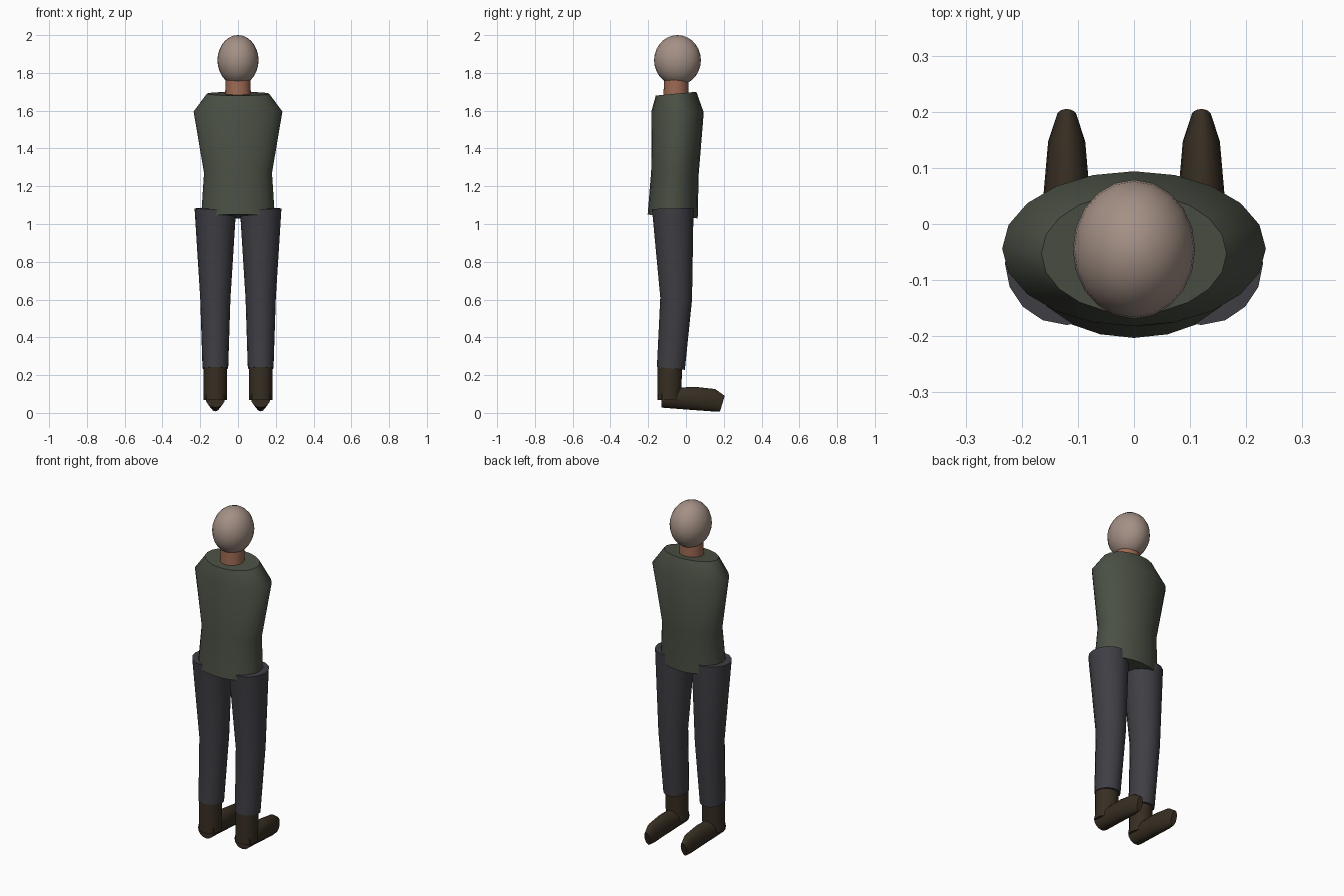
import bpy, bmesh, math
from mathutils import Vector

cube = bpy.data.objects.get("Cube")
if cube:
    bpy.data.objects.remove(cube, do_unlink=True)


def material(name, r, g, b):
    m = bpy.data.materials.new(name)
    m.use_nodes = True
    m.diffuse_color = (r, g, b, 1)
    m.node_tree.nodes["Principled BSDF"].inputs["Base Color"].default_value = (r, g, b, 1)
    return m


pale_skin = material("pale skin", 0.37, 0.28, 0.235)
neck_skin = material("warm skin", 0.33, 0.14, 0.085)
green_cloth = material("green cloth", 0.069, 0.08, 0.058)
grey_cloth = material("dark grey cloth", 0.05, 0.048, 0.058)
brown_leather = material("brown leather", 0.038, 0.027, 0.016)


def finish(obj, mat):
    obj.data.materials.append(mat)
    bpy.ops.object.select_all(action="DESELECT")
    obj.select_set(True)
    bpy.context.view_layer.objects.active = obj
    bpy.ops.object.shade_smooth_by_angle(angle=math.radians(50))
    return obj


def loft(name, mat, rings, sides, x=0.0):
    """Capped tube through elliptical rings: (half width, y and z of one edge, y and z of the opposite edge)."""
    bm = bmesh.new()
    loops = []
    for rx, y1, z1, y2, z2 in rings:
        a, b = Vector((x, y1, z1)), Vector((x, y2, z2))
        mid, half = (a + b) / 2, (b - a) / 2
        angles = [math.tau * i / sides for i in range(sides)]
        loops.append([bm.verts.new(mid + half * math.sin(t) + Vector((rx * math.cos(t), 0, 0)))
                      for t in angles])
    for low, high in zip(loops, loops[1:]):
        for i in range(sides):
            j = (i + 1) % sides
            bm.faces.new((low[i], low[j], high[j], high[i]))
    bm.faces.new(loops[0])
    bm.faces.new(loops[-1])
    bmesh.ops.recalc_face_normals(bm, faces=bm.faces)
    mesh = bpy.data.meshes.new(name)
    bm.to_mesh(mesh)
    bm.free()
    obj = bpy.data.objects.new(name, mesh)
    bpy.context.collection.objects.link(obj)
    return finish(obj, mat)


# Head
bpy.ops.mesh.primitive_uv_sphere_add(segments=20, ring_count=14, location=(0, -0.045, 1.867))
head = bpy.context.object
head.name = "head"
head.scale = (0.109, 0.124, 0.133)
finish(head, pale_skin)

# Neck
loft("neck", neck_skin, [(0.07, -0.122, 1.64, 0.015, 1.65),
                         (0.065, -0.115, 1.765, 0.012, 1.775)], 16)

# Torso, from hem to shoulders
loft("torso", green_cloth, [(0.195, -0.203, 1.05, 0.062, 1.03),
                            (0.18, -0.184, 1.28, 0.067, 1.26),
                            (0.235, -0.182, 1.60, 0.094, 1.59),
                            (0.165, -0.160, 1.68, 0.055, 1.70)], 20)

# Legs, ankles and feet
for side, sx in (("left", 0.12), ("right", -0.12)):
    loft(side + "_trouser_leg", grey_cloth, [(0.068, -0.154, 0.243, -0.006, 0.228),
                                             (0.080, -0.136, 0.61, 0.032, 0.60),
                                             (0.110, -0.180, 1.08, 0.040, 1.085)], 16, sx)
    loft(side + "_boot_shaft", brown_leather, [(0.062, -0.152, 0.068, -0.028, 0.068),
                                               (0.062, -0.150, 0.27, -0.018, 0.27)], 16, sx)
    loft(side + "_boot_foot", brown_leather, [(0.052, -0.130, 0.028, -0.130, 0.13),
                                              (0.042, 0.04, 0.015, 0.05, 0.138),
                                              (0.033, 0.14, 0.008, 0.155, 0.126),
                                              (0.018, 0.180, 0.008, 0.205, 0.09)], 16, sx)
